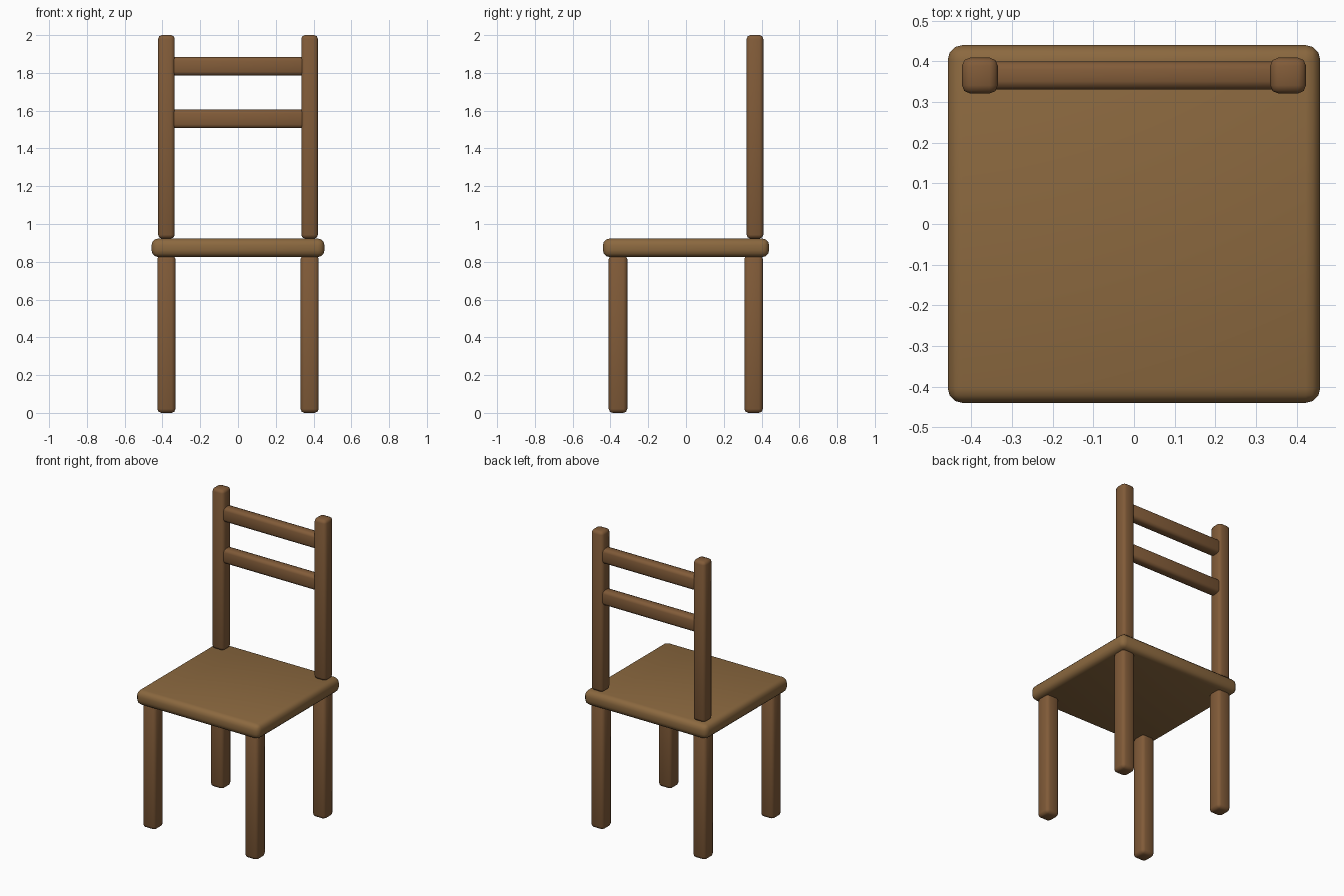
import bpy
from math import radians

if "Cube" in bpy.data.objects:
    bpy.data.objects.remove(bpy.data.objects["Cube"])


def material(name, color):
    m = bpy.data.materials.new(name)
    m.diffuse_color = (*color, 1)
    m.use_nodes = True
    m.node_tree.nodes["Principled BSDF"].inputs["Base Color"].default_value = m.diffuse_color
    return m


seat_wood = material("seat_wood", (0.26, 0.14, 0.05))
frame_wood = material("frame_wood", (0.22, 0.105, 0.04))


def rounded_box(name, lo, hi, bevel, segments, mat):
    """Bevelled box between two opposite corners."""
    bpy.ops.mesh.primitive_cube_add(
        size=1, location=[(a + b) / 2 for a, b in zip(lo, hi)])
    ob = bpy.context.object
    ob.name = name
    ob.scale = [b - a for a, b in zip(lo, hi)]
    bpy.ops.object.transform_apply(location=False, rotation=False, scale=True)
    mod = ob.modifiers.new("rounding", 'BEVEL')
    mod.width = bevel
    mod.segments = segments
    bpy.ops.object.modifier_apply(modifier=mod.name)
    bpy.ops.object.shade_smooth_by_angle(angle=radians(50))
    ob.data.materials.append(mat)
    return ob


# Seat
rounded_box("seat", (-0.458, -0.44, 0.825), (0.458, 0.44, 0.923), 0.036, 3, seat_wood)

for side, sx in (("left", -1), ("right", 1)):
    x = 0.379 * sx
    # Legs
    for end, y in (("front", -0.36), ("back", 0.358)):
        rounded_box(f"{end}_leg_{side}", (x - 0.048, y - 0.049, 0),
                    (x + 0.048, y + 0.049, 0.835), 0.021, 2, frame_wood)
    # Back posts
    rounded_box(f"back_post_{side}", (x - 0.044, 0.321, 0.923),
                (x + 0.044, 0.409, 2.0), 0.02, 2, frame_wood)

# Back slats
for name, z in (("lower_slat", 1.556), ("upper_slat", 1.835)):
    rounded_box(name, (-0.36, 0.331, z - 0.049), (0.36, 0.4, z + 0.049),
                0.02, 2, frame_wood)
